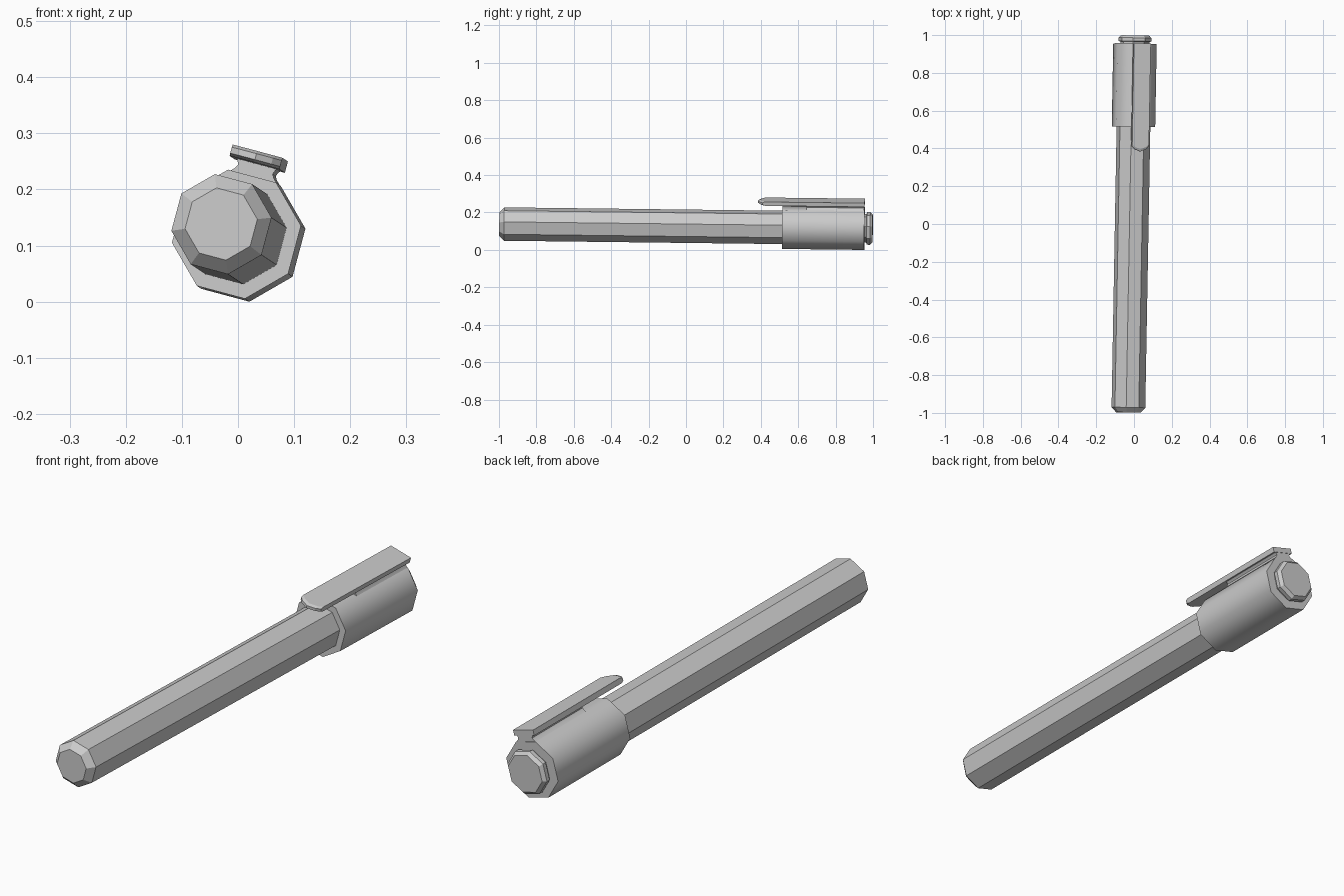
import bpy, bmesh
from math import cos, sin, radians

if "Cube" in bpy.data.objects:
    bpy.data.objects.remove(bpy.data.objects["Cube"])

PHASE = radians(7.5)      # roll of the octagonal sections
CLIP = radians(75)        # direction of the facet that carries the clip


def loft(name, rings, smooth=False):
    """Closed solid from a list of rings with equal point counts."""
    bm = bmesh.new()
    vs = [[bm.verts.new(p) for p in r] for r in rings]
    n = len(vs[0])
    for a, b in zip(vs, vs[1:]):
        for i in range(n):
            j = (i + 1) % n
            bm.faces.new((a[i], a[j], b[j], b[i]))
    bm.faces.new(vs[0])
    bm.faces.new(vs[-1])
    bmesh.ops.recalc_face_normals(bm, faces=bm.faces)
    me = bpy.data.meshes.new(name)
    bm.to_mesh(me)
    bm.free()
    ob = bpy.data.objects.new(name, me)
    bpy.context.collection.objects.link(ob)
    # the whole pen leans slightly
    ob.location = (-0.012, 0, 0.1265)
    ob.rotation_euler = (-0.012, 0, -0.018)
    if smooth:
        bpy.ops.object.select_all(action='DESELECT')
        ob.select_set(True)
        bpy.context.view_layer.objects.active = ob
        bpy.ops.object.shade_smooth_by_angle(angle=radians(50))
    return ob


def octagon(r, y):
    return [(r * cos(PHASE + i * radians(45)), y, r * sin(PHASE + i * radians(45)))
            for i in range(8)]


def on_clip(u, y, v):
    """u across the clip, v outward from the pen axis."""
    return (v * cos(CLIP) + u * sin(CLIP), y, v * sin(CLIP) - u * cos(CLIP))


# barrel with chamfered end
loft("barrel", [octagon(r, y) for r, y in
                ((0.065, -0.998), (0.090, -0.972), (0.090, 0.53))])

# cap sleeve, smooth around its sides
loft("cap", [octagon(0.116, 0.515), octagon(0.116, 0.955)], smooth=True)

# end plug with a narrow neck
loft("end_plug", [octagon(r, y) for r, y in
                  ((0.077, 0.94), (0.077, 0.964), (0.088, 0.968),
                   (0.088, 0.985), (0.076, 0.998))])

# clip pedestal, waisted between cap and clip
half = ((0.0444, 0.106), (0.036, 0.114), (0.032, 0.121), (0.035, 0.129), (0.044, 0.136))
section = [(u, v) for u, v in half] + [(-u, v) for u, v in reversed(half)]
loft("clip_pedestal", [[on_clip(u, y, v) for u, v in section] for y in (0.645, 0.953)],
     smooth=True)


# clip blade with a pointed, chamfered tip
def blade(inset, v):
    outline = ((-0.046, 0.955), (-0.046, 0.41 + inset), (-0.03, 0.395 + inset),
               (0, 0.383 + inset), (0.03, 0.395 + inset), (0.046, 0.41 + inset),
               (0.046, 0.955))
    return [on_clip(u, y, v) for u, y in outline]


loft("clip_blade", [blade(0.012, 0.131), blade(0, 0.136), blade(0, 0.147), blade(0.012, 0.152)])
